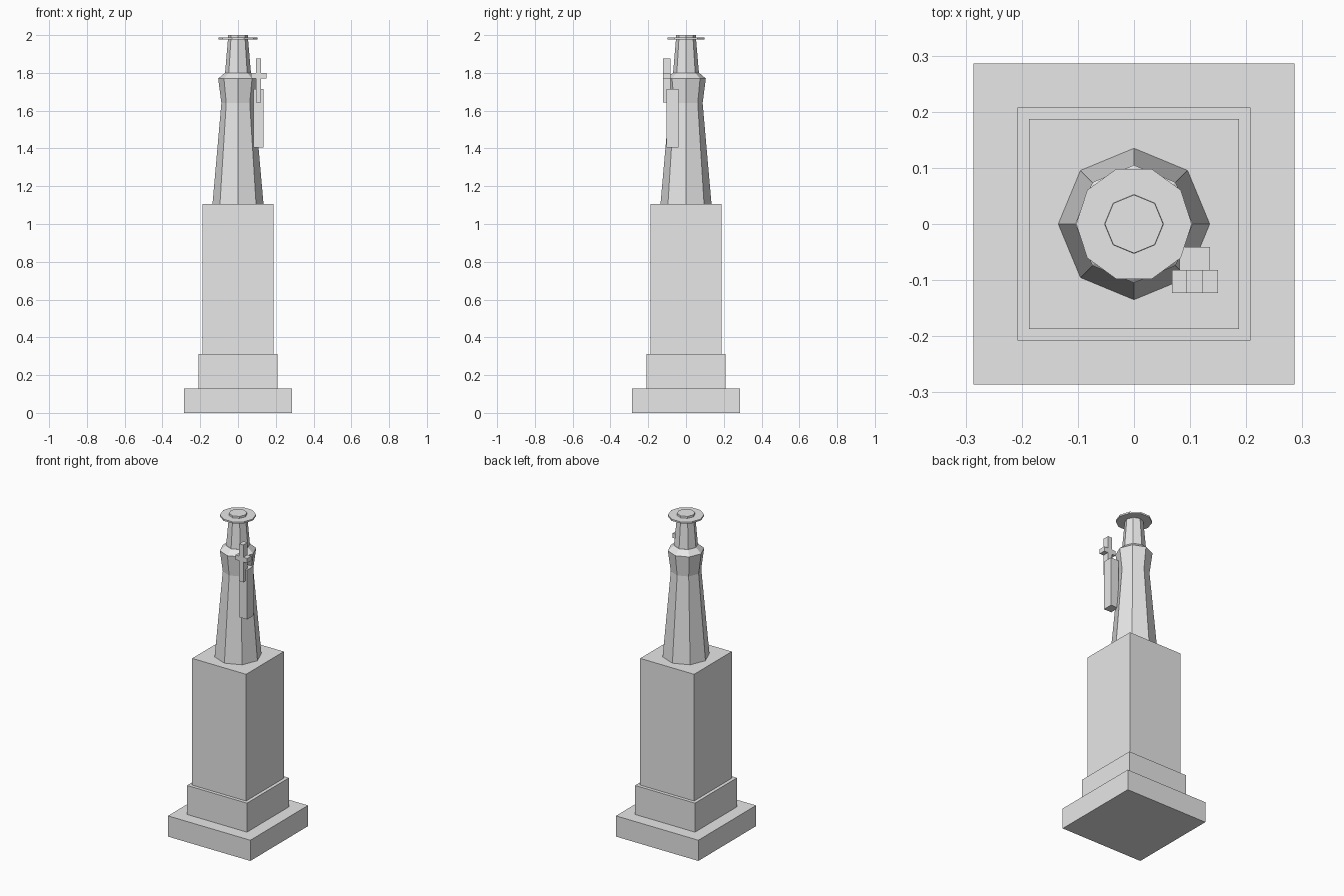
import bpy, bmesh, math

if "Cube" in bpy.data.objects:
    bpy.data.objects.remove(bpy.data.objects["Cube"])

stone = bpy.data.materials.new("light_grey_stone")
stone.diffuse_color = (0.8, 0.8, 0.8, 1)
stone.use_nodes = True
stone.node_tree.nodes["Principled BSDF"].inputs["Base Color"].default_value = stone.diffuse_color


def finish(name, bm):
    bmesh.ops.recalc_face_normals(bm, faces=bm.faces)
    mesh = bpy.data.meshes.new(name)
    bm.to_mesh(mesh)
    bm.free()
    mesh.materials.append(stone)
    obj = bpy.data.objects.new(name, mesh)
    bpy.context.collection.objects.link(obj)
    return obj


def box(name, x0, x1, y0, y1, z0, z1):
    bm = bmesh.new()
    bmesh.ops.create_cube(bm, size=1)
    for v in bm.verts:
        v.co.x = x1 if v.co.x > 0 else x0
        v.co.y = y1 if v.co.y > 0 else y0
        v.co.z = z1 if v.co.z > 0 else z0
    return finish(name, bm)


def lathe(name, profile, sides):
    """Closed faceted solid from (radius, height) rings, one corner on +x."""
    bm = bmesh.new()
    rings = []
    for r, z in profile:
        rings.append([bm.verts.new((r * math.cos(a), r * math.sin(a), z))
                      for a in (2 * math.pi * i / sides for i in range(sides))])
    for low, high in zip(rings, rings[1:]):
        for i in range(sides):
            j = (i + 1) % sides
            bm.faces.new((low[i], low[j], high[j], high[i]))
    bm.faces.new(rings[0][::-1])
    bm.faces.new(rings[-1])
    return finish(name, bm)


# Stepped square pedestal
for name, h, z0, z1 in (("plinth_base", 0.286, 0, 0.13),
                        ("plinth_step", 0.208, 0.13, 0.312),
                        ("pedestal_shaft", 0.187, 0.312, 1.107)):
    box(name, -h, h, -h, h, z0, z1)

# Robed figure: octagonal robe, flared shoulders
lathe("robed_body", [(0.135, 1.107), (0.088, 1.64), (0.105, 1.77), (0.07, 1.80)], 8)

# Head, its top showing above the hat brim
lathe("head", [(0.069, 1.795), (0.053, 1.98), (0.052, 2.0)], 8)

# Thin ten-sided brim
lathe("hat_brim", [(0.103, 1.978), (0.103, 1.988)], 10)

# Raised arm and the cross it holds
box("arm", 0.081, 0.135, -0.103, -0.041, 1.405, 1.715)
box("cross_upright", 0.094, 0.123, -0.123, -0.082, 1.643, 1.877)
box("cross_bar", 0.068, 0.150, -0.123, -0.082, 1.77, 1.80)
